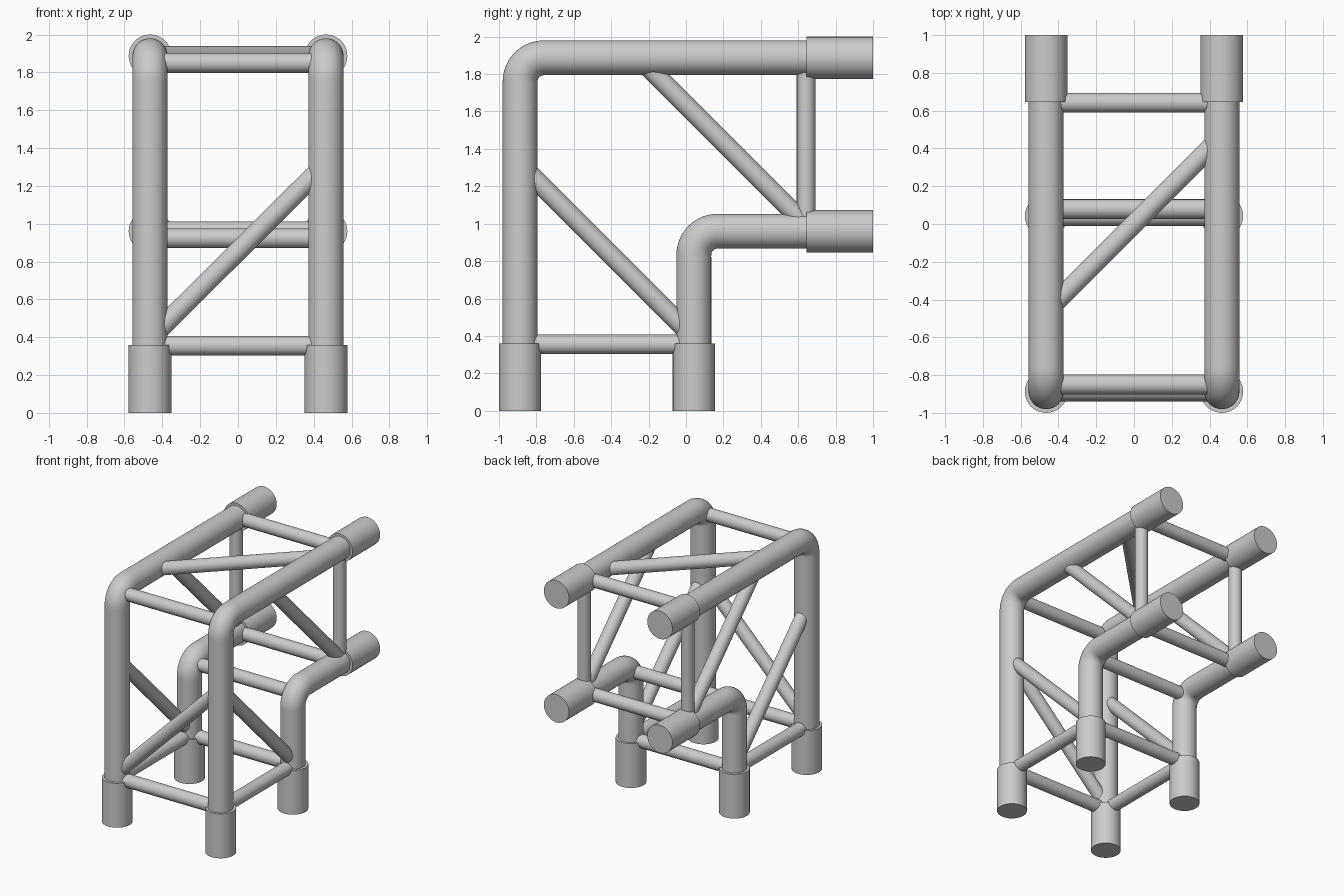
import bpy, bmesh, math
from mathutils import Vector

if "Cube" in bpy.data.objects:
    bpy.data.objects.remove(bpy.data.objects["Cube"])

steel = bpy.data.materials.new("light grey steel")
steel.diffuse_color = (0.6, 0.6, 0.6, 1)
steel.use_nodes = True
steel.node_tree.nodes["Principled BSDF"].inputs["Base Color"].default_value = steel.diffuse_color

X = 0.465                   # side frame offset
R, RS, RB = 0.093, 0.113, 0.052   # pipe, sleeve and brace radii
BEND = 0.127                # bend radius of the pipe centre line
YF, YM, YE = -0.887, 0.042, 0.642   # front post, rear post, brace near the open end
ZB, ZL, ZT = 0.355, 0.96, 1.887     # bottom brace, lower arm, upper arm


def tube(name, pts, r, mirror=False, sides=40):
    """Sweep a circle along a planar path, with flat end caps."""
    pts = [Vector(p) for p in pts]
    n = len(pts)
    tangents = [(pts[min(i + 1, n - 1)] - pts[max(i - 1, 0)]).normalized() for i in range(n)]
    # keep straight ends square to their own segment
    u = tangents[0].cross(Vector((0.0, 0.0, 1.0)))
    if u.length < 1e-4:
        u = Vector((1, 0, 0))
    u.normalize()
    bm = bmesh.new()
    rings = []
    for p, t in zip(pts, tangents):
        u = (u - t * u.dot(t)).normalized()
        v = t.cross(u)
        rings.append([bm.verts.new(p + r * (math.cos(a) * u + math.sin(a) * v))
                      for a in (2 * math.pi * k / sides for k in range(sides))])
    for a, b in zip(rings, rings[1:]):
        for k in range(sides):
            j = (k + 1) % sides
            bm.faces.new((a[k], a[j], b[j], b[k]))
    bm.faces.new(rings[0][::-1])
    bm.faces.new(rings[-1])
    bmesh.ops.recalc_face_normals(bm, faces=bm.faces)
    me = bpy.data.meshes.new(name)
    bm.to_mesh(me)
    bm.free()
    me.materials.append(steel)
    ob = bpy.data.objects.new(name, me)
    bpy.context.collection.objects.link(ob)
    bpy.ops.object.select_all(action='DESELECT')
    ob.select_set(True)
    bpy.context.view_layer.objects.active = ob
    bpy.ops.object.shade_smooth_by_angle(angle=math.radians(35))
    if mirror:
        ob.modifiers.new("mirror", 'MIRROR')
    return ob


def bent_path(y, z, steps=14):
    """Up from the foot, round the bend, then back to the open end."""
    cy, cz = y + BEND, z - BEND
    arc = [(X, cy - BEND * math.cos(a), cz + BEND * math.sin(a))
           for a in (math.pi / 2 * i / steps for i in range(steps + 1))]
    return [(X, y, 0.02), (X, y, cz - 0.01)] + arc + [(X, cy + 0.01, z), (X, 0.98, z)]


# bent main pipes with sleeves at both ends
for label, y, z in (("outer", YF, ZT), ("inner", YM, ZL)):
    tube(label + "_bent_pipe", bent_path(y, z), R, True)
    tube(label + "_foot_sleeve", [(X, y, 0), (X, y, 0.36)], RS, True)
    tube(label + "_end_sleeve", [(X, 0.645, z), (X, 1.0, z)], RS, True)

# side braces, mirrored
tube("side_bottom_brace", [(X, YF, ZB), (X, YM, ZB)], RB, True)
tube("side_upright_brace", [(X, YE, ZL), (X, YE, ZT)], 0.05, True)
tube("side_lower_diagonal", [(X, YF, 1.318), (X, YM, 0.389)], RB, True)
tube("side_upper_diagonal", [(X, -0.252, ZT), (X, 0.66, 0.975)], RB, True)

# cross bars joining the two sides
k = BEND * (1 - math.sqrt(0.5))
for name, y, z in (("front_bottom", YF, ZB), ("rear_bottom", YM, ZB),
                   ("upper_bend", YF + k, ZT - k), ("lower_bend", YM + k, ZL - k),
                   ("upper_end", YE, ZT), ("lower_end", YE, ZL)):
    tube(name + "_cross_bar", [(-X, y, z), (X, y, z)], RB)

# diagonals on the front and the top
tube("front_diagonal", [(-X, YF, 0.392), (X, YF, 1.318)], RB)
tube("top_diagonal", [(-X, -X, ZT), (X, X, ZT)], RB)
